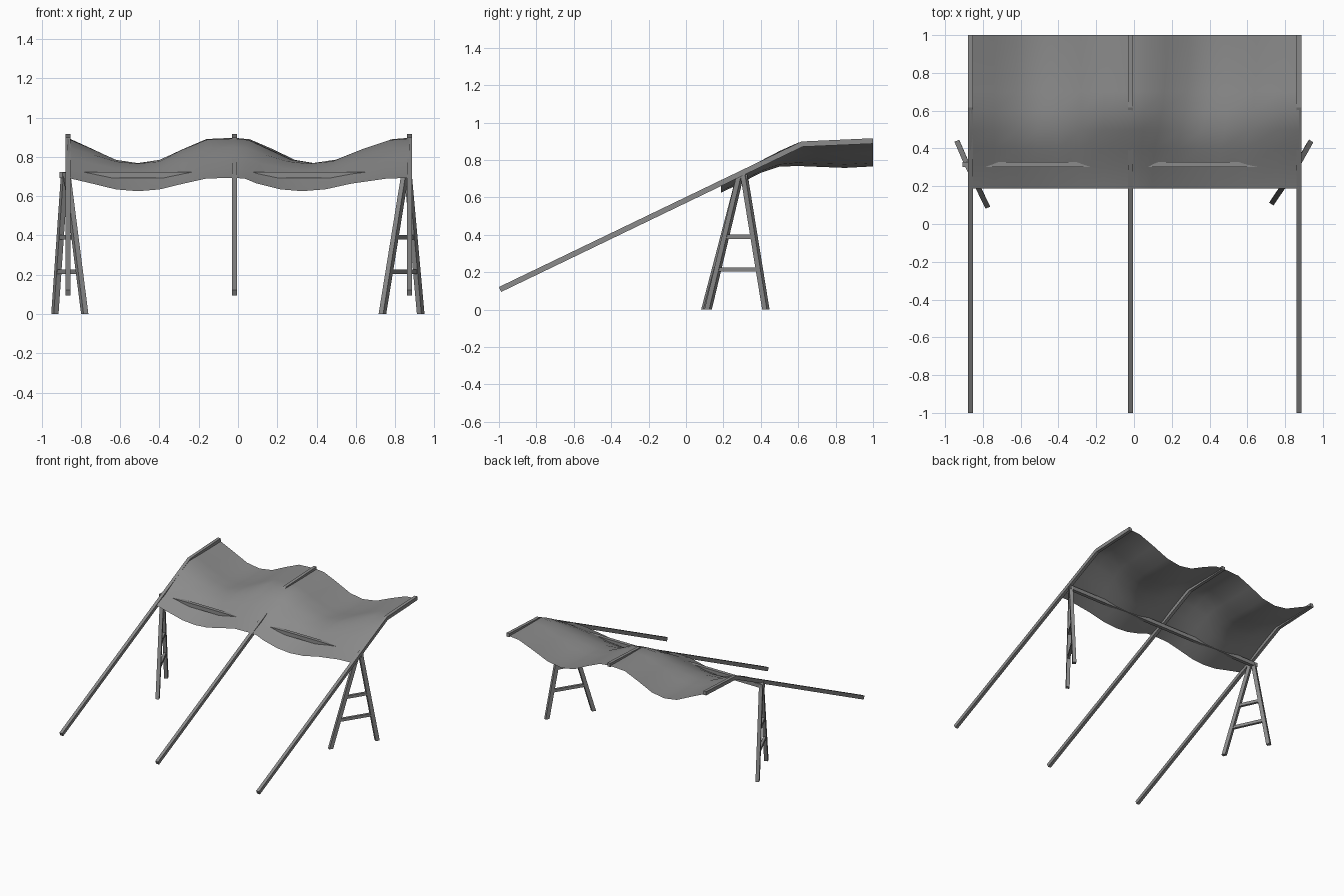
import bpy
from mathutils import Vector

if "Cube" in bpy.data.objects:
    bpy.data.objects.remove(bpy.data.objects["Cube"])

GREY = bpy.data.materials.new("dark_grey")
GREY.diffuse_color = (0.26, 0.26, 0.26, 1)
GREY.use_nodes = True
GREY.node_tree.nodes["Principled BSDF"].inputs["Base Color"].default_value = GREY.diffuse_color


def mesh_object(name, verts, faces, smooth=False):
    me = bpy.data.meshes.new(name)
    me.from_pydata([tuple(v) for v in verts], [], faces)
    me.update()
    me.materials.append(GREY)
    ob = bpy.data.objects.new(name, me)
    bpy.context.collection.objects.link(ob)
    for p in me.polygons:
        p.use_smooth = smooth
    return ob


def sweep(name, rings):
    # closed bar through a list of four-cornered rings
    verts = [v for r in rings for v in r]
    faces = [(3, 2, 1, 0)]
    for k in range(len(rings) - 1):
        a, b = 4 * k, 4 * k + 4
        for i in range(4):
            j = (i + 1) % 4
            faces.append((a + i, a + j, b + j, b + i))
    n = len(verts)
    faces.append((n - 4, n - 3, n - 2, n - 1))
    ob = mesh_object(name, verts, faces)
    # make all faces point outwards
    import bmesh
    bm = bmesh.new()
    bm.from_mesh(ob.data)
    bmesh.ops.recalc_face_normals(bm, faces=bm.faces)
    bm.to_mesh(ob.data)
    bm.free()
    return ob


def ring(c, u, v):
    c = Vector(c)
    return [c - u - v, c + u - v, c + u + v, c - u + v]


# Long bent poles: sloping run, then nearly level run under the cloth
X = Vector((1, 0, 0))
POLE = [(-0.994, 0.108), (0.62, 0.885), (1.0, 0.902)]
T = 0.0145
d1 = (Vector(POLE[1]) - Vector(POLE[0])).normalized()
d2 = (Vector(POLE[2]) - Vector(POLE[1])).normalized()
mid = (d1 + d2).normalized()
for name, x in (("left_pole", -0.865), ("middle_pole", -0.018), ("right_pole", 0.873)):
    rings = []
    for (y, z), d in zip(POLE, (d1, mid, d2)):
        up = Vector((0, -d.y, d.x)) * T
        rings.append(ring((x, y, z), X * 0.0125, up))
    sweep(name, rings)

# Cross beam under the cloth, poking through at the sags
sweep("cross_beam", [ring((x, 0.315, 0.708), Vector((0, 0.014, 0)), Vector((0, 0, 0.015)))
                     for x in (-0.908, 0.88)])


# A-frame trestles: two legs with flat-cut feet and two rungs
def trestle(side, front, back, apex):
    front, back, apex = (Vector(p) for p in (front, back, apex))
    along = (back - front).normalized()
    across = Vector((-along.y, along.x, 0))
    for nm, foot, off in (("front", front, -0.012), ("back", back, 0.012)):
        sweep(f"{side}_{nm}_leg", [ring(foot, along * 0.015, across * 0.0135),
                                   ring(apex + along * off, along * 0.015, across * 0.0135)])
    for nm, z in (("lower", 0.215), ("upper", 0.39)):
        t = z / apex.z
        sweep(f"{side}_{nm}_rung", [ring(p.lerp(apex, t), across * 0.01, Vector((0, 0, 0.0115)))
                                    for p in (front, back)])


trestle("left", (-0.78, 0.1, 0), (-0.932, 0.427, 0), (-0.877, 0.3, 0.72))
trestle("right", (0.735, 0.118, 0), (0.93, 0.427, 0), (0.858, 0.3, 0.72))

# Draped cloth: (y, height at poles, height at sag, sideways shift of the right sag)
ROWS = [(0.187, 0.693, 0.625, 0.075), (0.3, 0.738, 0.68, 0.07), (0.4, 0.796, 0.732, 0.06),
        (0.5, 0.848, 0.765, 0.04), (0.6, 0.893, 0.768, 0.02), (0.7, 0.893, 0.764, 0.01),
        (0.85, 0.894, 0.758, 0), (1.0, 0.897, 0.766, 0)]
# (x, sag weight)
COLS = [(-0.867, 0), (-0.74, 0.44), (-0.62, 0.87), (-0.51, 1), (-0.4, 0.87), (-0.28, 0.44),
        (-0.16, 0.05), (-0.02, 0), (0.06, 0.06), (0.17, 0.42), (0.29, 0.86), (0.4, 1),
        (0.52, 0.86), (0.65, 0.44), (0.78, 0.06), (0.873, 0)]
n = len(COLS)
verts = [(x - (s if 0.1 < x < 0.7 else s / 3 if 0 < x < 0.8 else 0), y, hi + (lo - hi) * w)
         for y, hi, lo, s in ROWS for x, w in COLS]
faces = [(r * n + c, r * n + c + 1, (r + 1) * n + c + 1, (r + 1) * n + c)
         for r in range(len(ROWS) - 1) for c in range(n - 1)]
mesh_object("cloth_canopy", verts, faces, smooth=True)
